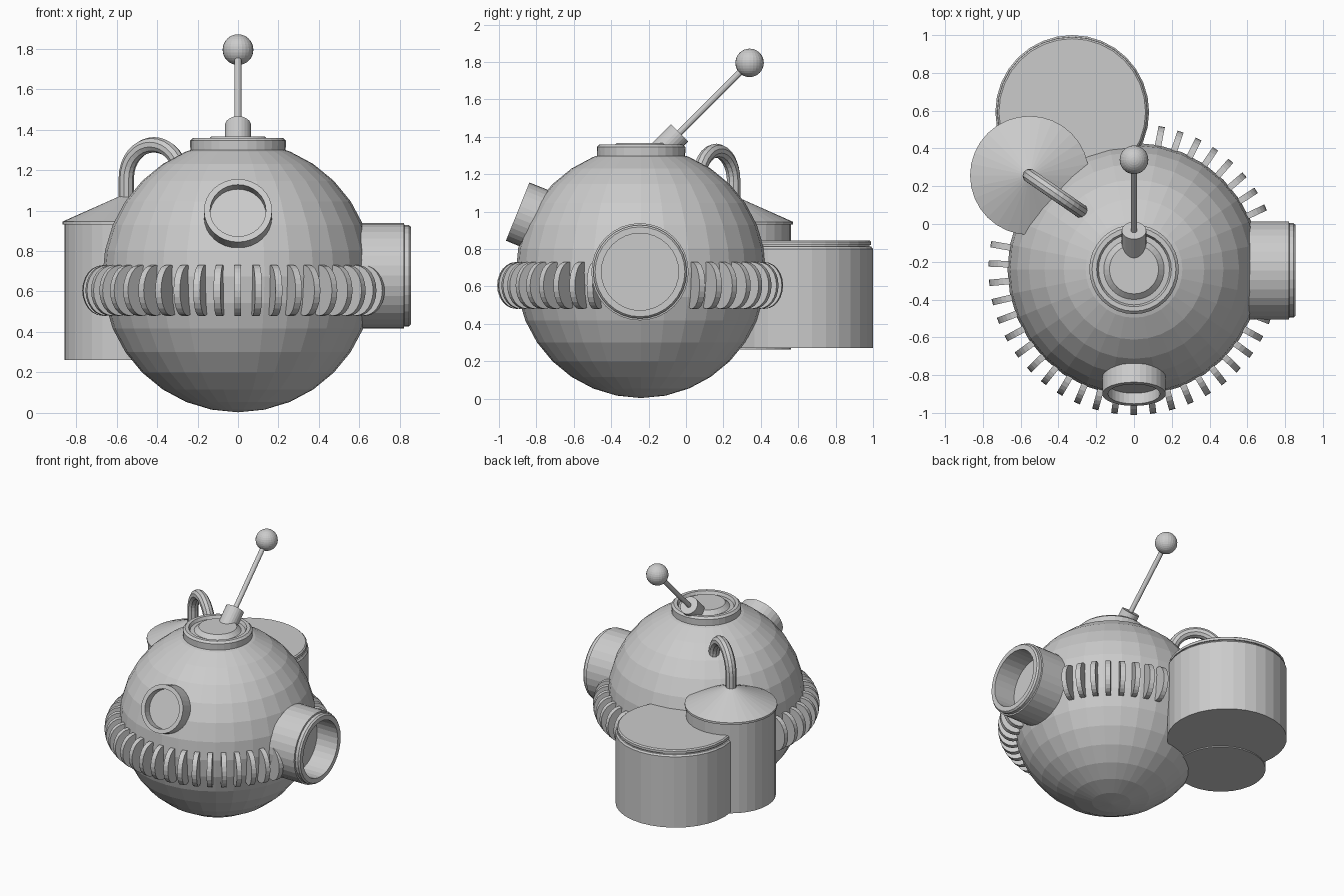
import bpy, bmesh
from math import sin, cos, pi, radians
from mathutils import Vector

if "Cube" in bpy.data.objects:
    bpy.data.objects.remove(bpy.data.objects["Cube"])


def finish(name, bm):
    bmesh.ops.remove_doubles(bm, verts=bm.verts, dist=1e-5)
    bmesh.ops.recalc_face_normals(bm, faces=bm.faces)
    mesh = bpy.data.meshes.new(name)
    bm.to_mesh(mesh)
    bm.free()
    obj = bpy.data.objects.new(name, mesh)
    bpy.context.collection.objects.link(obj)
    return obj


def lathe(name, profile, origin=(0, 0, 0), axis=(0, 0, 1), seg=32):
    """Revolve (radius, height) points round an axis; ends at radius 0 close it."""
    bm = bmesh.new()
    verts = [bm.verts.new((r, 0, h)) for r, h in profile]
    edges = [bm.edges.new(p) for p in zip(verts, verts[1:])]
    bmesh.ops.spin(bm, geom=verts + edges, cent=(0, 0, 0), axis=(0, 0, 1),
                   angle=2 * pi, steps=seg, use_merge=True)
    obj = finish(name, bm)
    obj.location = origin
    obj.rotation_mode = 'QUATERNION'
    obj.rotation_quaternion = Vector((0, 0, 1)).rotation_difference(Vector(axis))
    return obj


def ball(name, centre, radius, seg, rings):
    bm = bmesh.new()
    bmesh.ops.create_uvsphere(bm, u_segments=seg, v_segments=rings, radius=radius)
    finish(name, bm).location = centre


CY, CZ, R = -0.24, 0.673, 0.67

# spherical hull
ball("hull", (0, CY, CZ), R, 32, 16)

# dished top hatch with a raised centre
lathe("top_hatch", [(0, 1.28), (.235, 1.28), (.237, 1.345), (.222, 1.359), (.198, 1.359),
                    (.188, 1.338), (.16, 1.34), (.13, 1.367), (0, 1.367)], (0, CY, 0))

# leaning antenna
lean = Vector((0, 1, 1)).normalized()
foot = Vector((0, -.125, 1.33))
lathe("antenna_socket", [(0, -.03), (.065, -.03), (.065, .128), (0, .128)], foot, lean, 24)
lathe("antenna_rod", [(0, .1), (.017, .1), (.017, .66), (0, .66)], foot, lean, 12)
ball("antenna_ball", (0, .34, 1.795), .076, 24, 16)

# front porthole, tilted up
tilt = radians(22)
lathe("front_porthole", [(0, -.16), (.168, -.16), (.168, 0), (.138, 0), (.138, -.06), (0, -.06)],
      (0, -.90, 1.0), (0, -cos(tilt), sin(tilt)))

# large open port on the right side
lathe("side_port", [(0, .5), (.26, .5), (.26, .82), (.25, .822), (.25, .845), (.24, .856),
                    (.206, .856), (.206, .685), (0, .685)], (0, CY - .006, CZ + .005), (1, 0, 0))

# belt of thin oval fins, left out where the side port sits
bm = bmesh.new()
for i in range(36):
    a = radians(79 - i * 269 / 35)
    if abs(a) < radians(20):
        continue
    out, side = Vector((cos(a), sin(a), 0)), Vector((-sin(a), cos(a), 0))
    centre = Vector((0, CY, .605)) + out * .67
    rings = []
    for s in (-.017, .017):
        rings.append([bm.verts.new(centre + side * s + out * .1 * cos(t * pi / 12)
                                   + Vector((0, 0, .125 * sin(t * pi / 12)))) for t in range(24)])
        bm.faces.new(rings[-1])
    for t in range(24):
        u = (t + 1) % 24
        bm.faces.new((rings[0][t], rings[0][u], rings[1][u], rings[1][t]))
finish("belt_fins", bm)

# wide rear tank with a lid
lathe("rear_tank", [(0, .27), (.407, .27), (.407, .80), (.398, .812), (.388, .812),
                    (.388, .82), (.397, .82), (.397, .838), (.388, .846), (0, .846)],
      (-.327, .593, 0))

# tall tank with a conical roof
lathe("cone_tank", [(0, .262), (.305, .262), (.305, .93), (.315, .93), (.315, .945), (0, 1.085)],
      (-.553, .257, 0))

# arched pipe from the cone into the hull
start, end = Vector((-.552, .255, 0)), Vector((-.28, .068, 0))
mid, half = (start + end) / 2, (end - start) / 2
path = [start + Vector((0, 0, 1.03))]
for k in range(17):
    t = pi * k / 16
    path.append(mid - half * cos(t) + Vector((0, 0, 1.16 + half.length * sin(t))))
path.append(end + Vector((0, 0, 1.08)))
curve = bpy.data.curves.new("pipe", 'CURVE')
curve.dimensions = '3D'
curve.bevel_depth = .038
curve.bevel_resolution = 3
curve.use_fill_caps = True
spline = curve.splines.new('POLY')
spline.points.add(len(path) - 1)
for point, co in zip(spline.points, path):
    point.co = (*co, 1)
spline.use_smooth = False
bpy.context.collection.objects.link(bpy.data.objects.new("pipe", curve))
